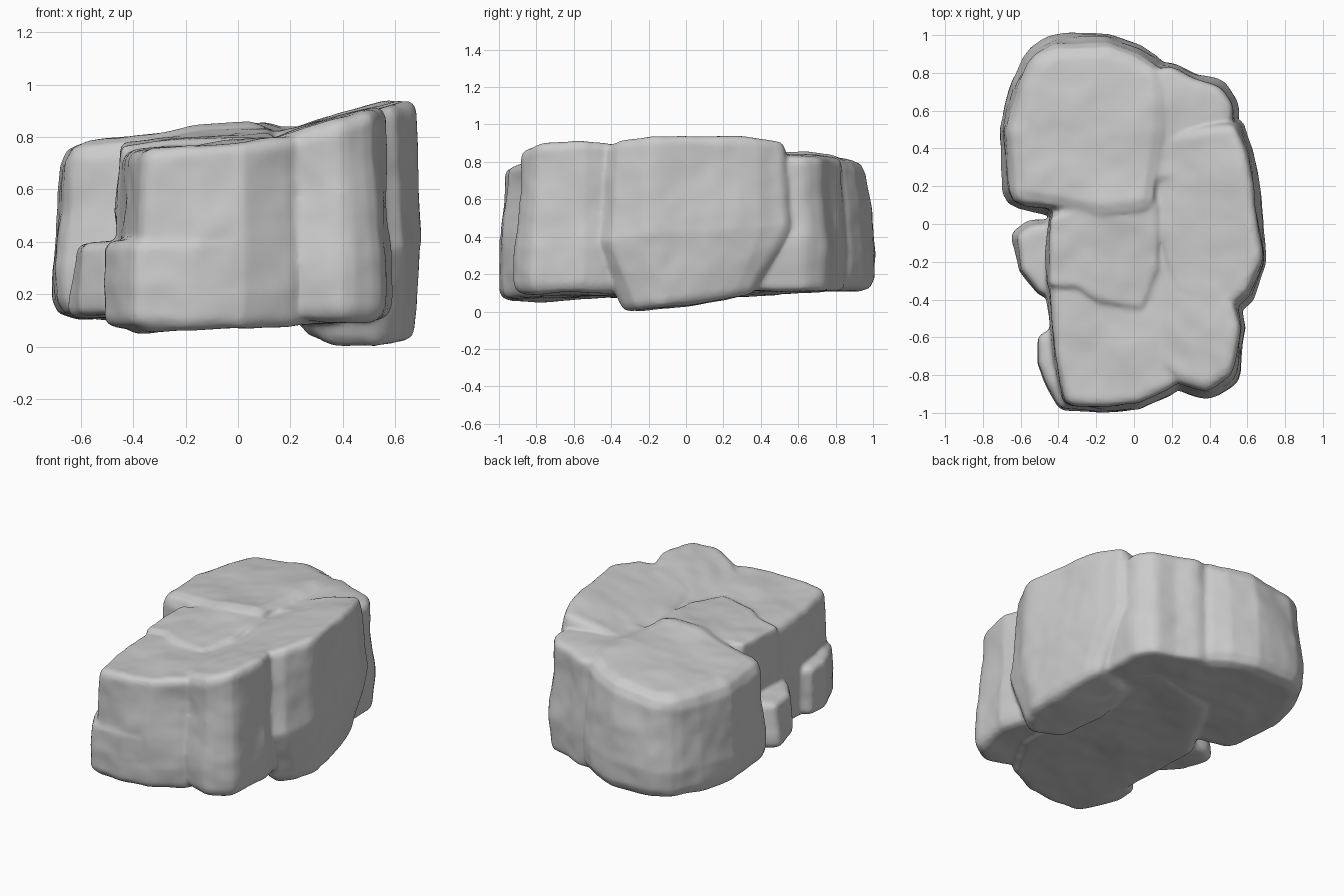
import bpy, bmesh
from mathutils import Vector

if "Cube" in bpy.data.objects:
    bpy.data.objects.remove(bpy.data.objects["Cube"])

# All stones are gathered here and fused into one boulder
rock = bmesh.new()


def plane(coef, p):
    return coef[0] + coef[1] * p[0] + coef[2] * p[1]


def stone(outline, low, high, top=0.92, base=0.98, mid=0.3,
          base_centre=None, top_centre=None, bevel=0.05):
    """Loft an outline between two tilted planes and chamfer its edges."""
    n = len(outline)
    c = Vector((sum(p[0] for p in outline) / n, sum(p[1] for p in outline) / n))
    bc = Vector(base_centre) if base_centre else c
    tc = Vector(top_centre) if top_centre else c
    bm = bmesh.new()
    rings = []
    for centre, s, t in ((bc, base, 0), (c, 1, mid), (tc, top, 1)):
        ring = []
        for p in outline:
            q = centre + (Vector(p) - centre) * s
            z = plane(low, q) * (1 - t) + plane(high, q) * t
            ring.append(bm.verts.new((q.x, q.y, z)))
        rings.append(ring)
    for a, b in zip(rings, rings[1:]):
        for i in range(n):
            j = (i + 1) % n
            bm.faces.new((a[i], a[j], b[j], b[i]))
    bm.faces.new(rings[-1])
    bm.faces.new(rings[0][::-1])
    bmesh.ops.recalc_face_normals(bm, faces=bm.faces)
    sharp = [e for e in bm.edges if e.calc_face_angle(0) > 0.5]
    bmesh.ops.bevel(bm, geom=sharp, offset=bevel, segments=2, profile=0.5,
                    affect='EDGES', clamp_overlap=True)
    me = bpy.data.meshes.new("stone")
    bm.to_mesh(me)
    bm.free()
    rock.from_mesh(me)
    bpy.data.meshes.remove(me)


# Large back left boulder
stone([(-.69, .09), (-.715, .5), (-.65, .76), (-.56, .95), (-.44, 1.0), (-.14, 1.01),
       (.03, .95), (.19, .85), (.2, .5), (.13, .03), (-.2, .0), (-.46, .05)],
      (.105, 0, 0), (.86, .12, -.035), top=.92, top_centre=(-.1, .4), bevel=.075)

# Lower back right shoulder
stone([(.0, .2), (.0, .84), (.2, .86), (.33, .79), (.47, .75), (.545, .64), (.54, .2)],
      (.105, 0, 0), (.84, .0, -.02), top=.93, top_centre=(.2, .5), bevel=.035)

# Front block with its slanted top, running back under the other stones
stone([(-.2, .5), (-.46, .02), (-.475, -.3), (-.44, -.7), (-.38, -.98), (-.15, -1.0),
       (.02, -.985), (.23, -.88), (.4, -.6), (.45, .35), (.3, .6)],
      (.085, 0.02, 0.02), (.785, .09, 0), top=.955, top_centre=(.1, -.3), mid=.2, bevel=.04)

# Front right lobe
stone([(.05, -.75), (.23, -.87), (.4, -.925), (.55, -.83), (.59, -.55), (.53, -.3), (.1, .0)],
      (.1, 0, 0), (.755, .3, 0), top=.94, top_centre=(.1, -.35), bevel=.05)

# Tall right block, hanging lowest and undercut toward the back
stone([(.12, .5), (.57, .57), (.63, .4), (.67, .15), (.72, -.2), (.63, -.4),
       (.5, -.52), (.2, -.4), (.08, .0)],
      (.037, 0, .13), (.775, .265, .02), top=.93, base=.65, mid=.42,
      base_centre=(.6, -.01), top_centre=(.12, .1), bevel=.045)

# Slab resting in the middle of the top
stone([(-.46, .05), (-.2, .14), (.14, .14), (.145, -.24), (.06, -.47), (-.18, -.43),
       (-.3, -.35), (-.465, -.34)],
      (.4, 0, 0), (.82, .08, .04), top=.96, bevel=.025)

# Small chunk low on the left side
stone([(-.65, -.05), (-.56, .02), (-.35, .02), (-.35, -.4), (-.5, -.39), (-.61, -.25)],
      (.115, 0, 0), (.44, .08, 0), top=.92, top_centre=(-.35, -.2), bevel=.03)

# Low chunk at the front left corner
stone([(-.525, -.58), (-.515, -.74), (-.4, -.99), (-.16, -1.005), (.02, -.985),
       (.05, -.7), (-.35, -.52)],
      (.07, -.02, 0), (.43, .06, 0), top=.97, base=.95, mid=.5,
      top_centre=(-.15, -.75), bevel=.035)

# Fused boulder
mesh = bpy.data.meshes.new("boulder")
rock.to_mesh(mesh)
rock.free()
boulder = bpy.data.objects.new("boulder", mesh)
bpy.context.collection.objects.link(boulder)

m = boulder.modifiers.new("fuse", 'REMESH')
m.mode, m.voxel_size, m.use_smooth_shade = 'VOXEL', 0.013, True
m = boulder.modifiers.new("soften", 'SMOOTH')
m.factor, m.iterations = 0.5, 5

# Broad dents plus fine wear
for label, size, strength in (("dents", .3, .03), ("wear", .1, .006)):
    tex = bpy.data.textures.new(label, 'CLOUDS')
    tex.noise_scale, tex.noise_depth = size, 0
    m = boulder.modifiers.new(label, 'DISPLACE')
    m.texture, m.strength, m.mid_level = tex, strength, 0.5
    m.texture_coords = 'GLOBAL'
